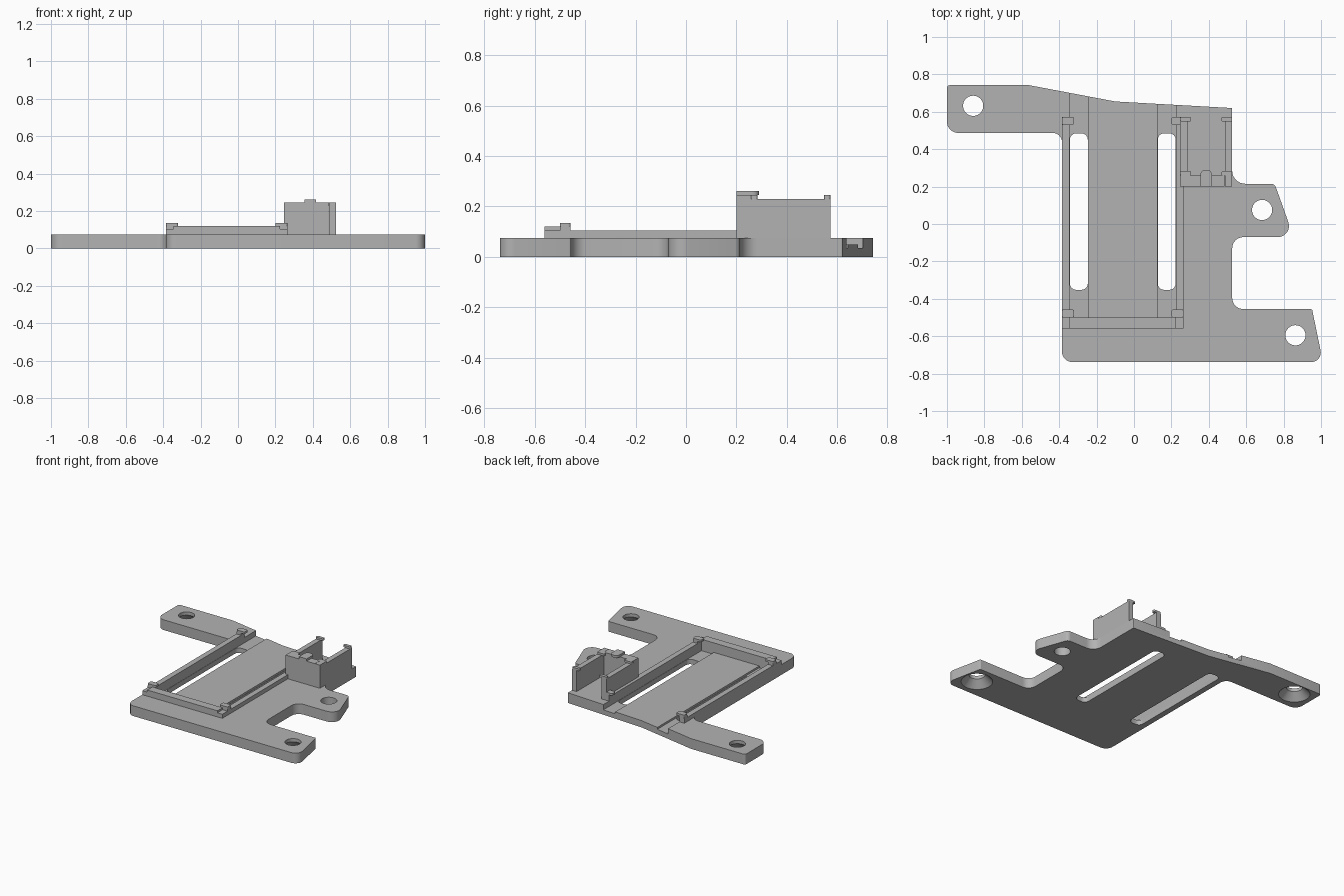
import bpy, bmesh, math
from mathutils import Vector

cube = bpy.data.objects.get("Cube")
if cube:
    bpy.data.objects.remove(cube, do_unlink=True)

grey = bpy.data.materials.new("light_grey")
grey.use_nodes = True
GREY = (0.45, 0.45, 0.45, 1)
grey.diffuse_color = GREY
grey.node_tree.nodes["Principled BSDF"].inputs["Base Color"].default_value = GREY

TOP = 0.075     # top face of the base plate


def finish(name, bm):
    bmesh.ops.recalc_face_normals(bm, faces=bm.faces)
    mesh = bpy.data.meshes.new(name)
    bm.to_mesh(mesh)
    bm.free()
    mesh.materials.append(grey)
    obj = bpy.data.objects.new(name, mesh)
    bpy.context.collection.objects.link(obj)
    return obj


def rounded(corners, steps=8):
    """Outline with each (x, y, radius) corner replaced by an arc."""
    out = []
    for i, (x, y, r) in enumerate(corners):
        p = Vector((x, y))
        a = (Vector(corners[i - 1][:2]) - p).normalized()
        b = (Vector(corners[(i + 1) % len(corners)][:2]) - p).normalized()
        if r == 0:
            out.append(p)
            continue
        half = a.angle(b) / 2
        centre = p + (a + b).normalized() * (r / math.sin(half))
        start = p + a * (r / math.tan(half)) - centre
        end = p + b * (r / math.tan(half)) - centre
        sweep = start.angle(end)
        for k in range(steps + 1):
            t = k / steps
            out.append(centre + (start * math.sin((1 - t) * sweep)
                                 + end * math.sin(t * sweep)) / math.sin(sweep))
    return out


def prism(name, outline, z0, z1):
    bm = bmesh.new()
    face = bm.faces.new([bm.verts.new((p[0], p[1], z0)) for p in outline])
    new = bmesh.ops.extrude_face_region(bm, geom=[face])["geom"]
    verts = [v for v in new if isinstance(v, bmesh.types.BMVert)]
    bmesh.ops.translate(bm, verts=verts, vec=(0, 0, z1 - z0))
    return finish(name, bm)


def box(name, x0, x1, y0, y1, z0, z1, r=0):
    return prism(name, rounded([(x0, y0, r), (x1, y0, r), (x1, y1, r), (x0, y1, r)]), z0, z1)


def cone(name, x, y, r0, r1, z0, z1):
    bm = bmesh.new()
    bmesh.ops.create_cone(bm, cap_ends=True, segments=40, radius1=r0, radius2=r1, depth=z1 - z0)
    bmesh.ops.translate(bm, verts=bm.verts, vec=(x, y, (z0 + z1) / 2))
    return finish(name, bm)


def cut(target, cutter):
    mod = target.modifiers.new("cut", "BOOLEAN")
    mod.operation = "DIFFERENCE"
    mod.solver = "EXACT"
    mod.object = cutter
    bpy.context.view_layer.update()
    result = target.evaluated_get(bpy.context.evaluated_depsgraph_get())
    mesh = bpy.data.meshes.new_from_object(result)
    target.modifiers.clear()
    target.data = mesh
    bpy.data.objects.remove(cutter, do_unlink=True)


# Base plate with three mounting arms
plate = prism("base_plate", rounded([
    (-1, 0.742, 0.015), (-0.56, 0.742, 0), (-0.10, 0.655, 0), (0.525, 0.62, 0.005),
    (0.525, 0.215, 0.07), (0.752, 0.215, 0.03), (0.854, -0.07, 0.06),
    (0.525, -0.07, 0.06), (0.525, -0.455, 0.06), (0.952, -0.455, 0.01),
    (1.01, -0.738, 0.05), (-0.385, -0.738, 0.055), (-0.385, 0.487, 0.05),
    (-1, 0.487, 0.06)]), 0, TOP)

# Shallow pocket, deeper grooves and long slots
cut(plate, box("pocket_cutter", -0.345, 0.225, -0.5, 0.9, 0.05, 0.2))
for x in (-0.345, 0.125):
    cut(plate, box("groove_cutter", x, x + 0.1, -0.5, 0.9, 0.036, 0.2))
    cut(plate, box("slot_cutter", x + 0.002, x + 0.098, -0.352, 0.485, -0.1, 0.2, 0.035))

# Screw holes, the outer two countersunk underneath
for x, y, sunk in ((-0.86, 0.632, True), (0.685, 0.075, False), (0.863, -0.595, True)):
    cut(plate, cone("hole_cutter", x, y, 0.054, 0.054, -0.1, 0.2))
    if sunk:
        cut(plate, cone("countersink_cutter", x, y, 0.115, 0.05, -0.01, 0.055))

# Rails around the pocket
box("front_rail", -0.345, 0.225, -0.56, -0.5, TOP, 0.12)
for side, x0, x1, inner in (("right", -0.385, -0.345, -0.32), ("left", 0.225, 0.265, 0.2)):
    box(side + "_rail", x0, x1, -0.56, 0.57, TOP, 0.105)
    lo, hi = min(x0, inner), max(x1, inner)
    for end, y0, y1 in (("front", -0.5, -0.457), ("back", 0.53, 0.572)):
        box(f"{side}_{end}_clip_post", x0, x1, y0, y1, 0.105, 0.12)
        box(f"{side}_{end}_clip", lo, hi, y0, y1, 0.12, 0.135, 0.01)

# Tall three-sided holder
box("holder_front_wall", 0.285, 0.485, 0.2, 0.258, TOP, 0.245)
for side, x0, x1, inner in (("right", 0.247, 0.285, 0.305), ("left", 0.487, 0.525, 0.468)):
    box(f"holder_{side}_wall", x0, x1, 0.2, 0.572, TOP, 0.23)
    lo, hi = min(x0, inner), max(x1, inner)
    box(f"holder_{side}_front_cap", x0, x1, 0.2, 0.258, 0.23, 0.245)
    box(f"holder_{side}_front_clip", lo, hi, 0.258, 0.283, 0.23, 0.245, 0.008)
    box(f"holder_{side}_back_clip", lo, hi, 0.548, 0.572, 0.23, 0.245, 0.008)
prism("holder_tab", rounded([(0.355, 0.2, 0), (0.417, 0.2, 0),
                             (0.417, 0.29, 0.028), (0.355, 0.29, 0.028)]), 0.245, 0.262)

# Soften the arcs while keeping hard edges
bpy.ops.object.select_all(action="DESELECT")
plate.select_set(True)
bpy.context.view_layer.objects.active = plate
bpy.ops.object.shade_smooth_by_angle(angle=math.radians(30))
